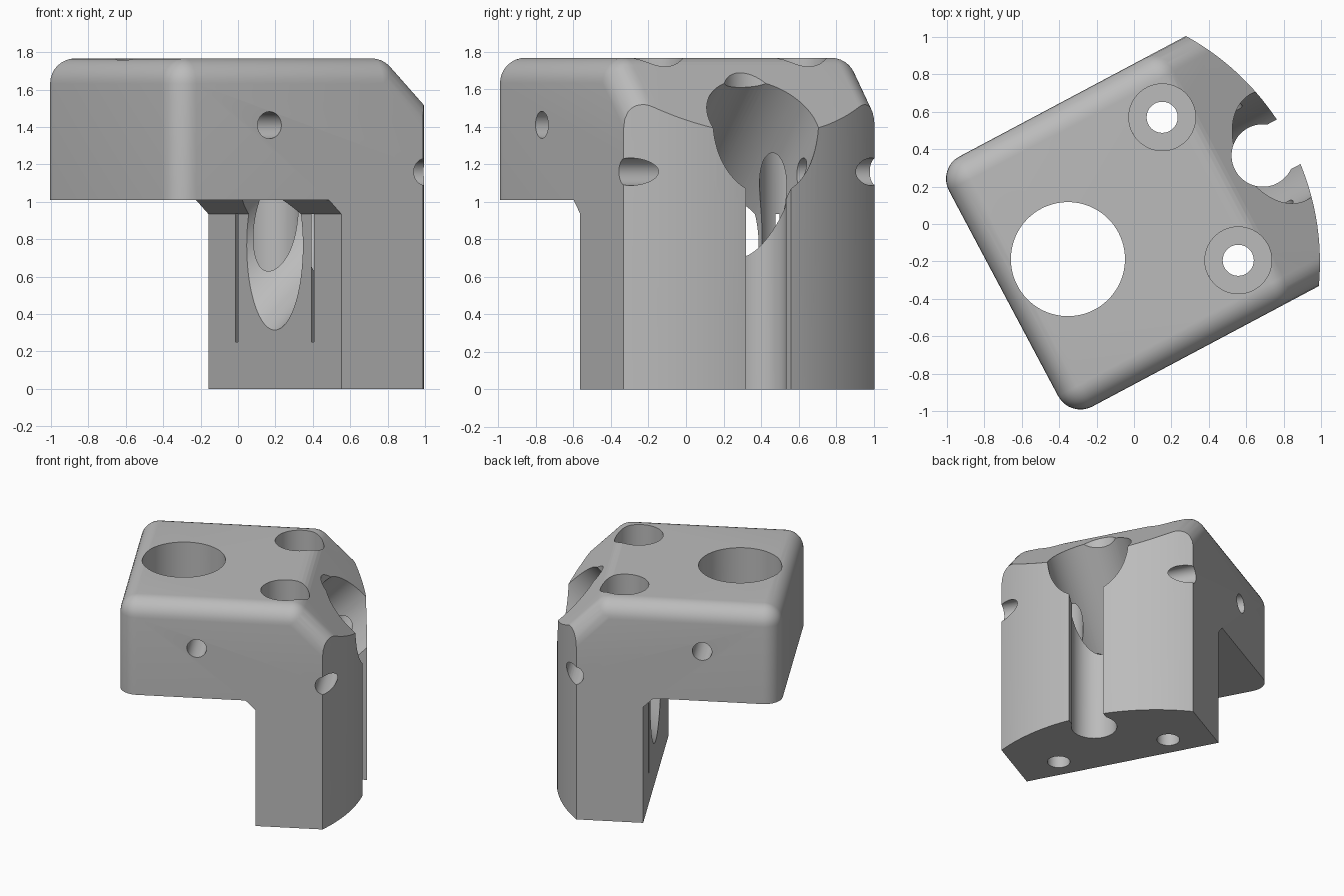
import bpy, bmesh
from math import radians, sqrt
from mathutils import Matrix

TURN = radians(28)
HALF, TOP, R = 0.757, 1.767, 0.135      # half width, height, fillet radius
CHAMFER = 2.30                          # chamfer plane: x + z
POST = 0.223                            # inner face of the post

if "Cube" in bpy.data.objects:
    bpy.data.objects.remove(bpy.data.objects["Cube"])

grey = bpy.data.materials.new("plain grey")
grey.use_nodes = True
colour = (0.5, 0.5, 0.5, 1)
grey.diffuse_color = colour
grey.node_tree.nodes["Principled BSDF"].inputs["Base Color"].default_value = colour


def make(name, bm):
    bmesh.ops.recalc_face_normals(bm, faces=bm.faces)
    mesh = bpy.data.meshes.new(name)
    bm.to_mesh(mesh)
    bm.free()
    mesh.materials.append(grey)
    ob = bpy.data.objects.new(name, mesh)
    bpy.context.collection.objects.link(ob)
    return ob


def cylinder(name, radius, length, place, axis="Z", tilt=0, sides=96):
    bm = bmesh.new()
    turn = Matrix.Rotation(radians(tilt), 4, axis)
    bmesh.ops.create_cone(bm, cap_ends=True, segments=sides, radius1=radius,
                          radius2=radius, depth=length,
                          matrix=Matrix.Translation(place) @ turn)
    return make(name, bm)


def bore(name, radius, x, y, low, high):
    return cylinder(name, radius, high - low, (x, y, (low + high) / 2))


def prism(name, profile, half):
    # side profile in x and z, pulled out along y
    bm = bmesh.new()
    face = bm.faces.new([bm.verts.new((x, -half, z)) for x, z in profile])
    out = bmesh.ops.extrude_face_region(bm, geom=[face])["geom"]
    bmesh.ops.translate(bm, vec=(0, 2 * half, 0),
                        verts=[v for v in out if isinstance(v, bmesh.types.BMVert)])
    return make(name, bm)


# Rounded block: hull of spheres along the filleted corners
inner = CHAMFER - R * sqrt(2)
high = TOP - R
corners = [(-0.79 + R, -1), (-0.79 + R, high), (inner - high, high),
           (1.6, inner - 1.6), (1.6, -1)]
bm = bmesh.new()
for x, z in corners:
    for side in (-1, 1):
        bmesh.ops.create_uvsphere(bm, u_segments=32, v_segments=16, radius=R,
                                  matrix=Matrix.Translation((x, side * (HALF - R), z)))
hull = bmesh.ops.convex_hull(bm, input=bm.verts)
waste = set(hull["geom_interior"]) | set(hull["geom_unused"])
bmesh.ops.delete(bm, geom=[g for g in waste if isinstance(g, bmesh.types.BMVert)],
                 context="VERTS")
keep = {g for g in hull["geom"] if isinstance(g, bmesh.types.BMFace)}
bmesh.ops.delete(bm, geom=[f for f in bm.faces if f not in keep], context="FACES")
bmesh.ops.dissolve_limit(bm, angle_limit=radians(0.5), verts=bm.verts, edges=bm.edges)
body = make("bracket_body", bm)

# Shapes that bound the block: L-shaped side profile and curved outer face
bounds = [
    prism("side_profile", [(-2, 1.01), (POST - 0.075, 1.01), (POST, 0.935), (POST, 0),
                           (1.5, 0), (1.5, 2), (-2, 2)], 1),
    cylinder("outer_curve", 1.38, 6, (-0.437, 0, 1), sides=256),
]

# Bores and channels cut from the block
cuts = [
    bore("main_bore", 0.305, -0.40, 0, 0.5, 2.2),
    cylinder("clamp_hole", 0.072, 3, (-0.212, 0, 1.41), "X", 90, 48),
    cylinder("edge_hole", 0.073, 3, (0.735, 0, 1.16), "X", 90, 48),
    cylinder("sloped_bore", 0.32, 4, (0.878, 0, CHAMFER - 0.878), "Y", 45),
    bore("channel_bore", 0.167, 0.78, 0, -0.5, 2.2),
    prism("channel_mouth", [(0.8, -0.4), (1.3, -0.4), (1.3, 2.1), (0.8, 2.1)], 0.135),
]
for side in (-1, 1):
    cuts.append(bore("screw_hole", 0.083, 0.401, side * 0.433, -0.3, 0.5))
    cuts.append(bore("screw_counterbore", 0.1785, 0.401, side * 0.433, 0.25, 2.3))

for helpers, operation in ((bounds, "INTERSECT"), (cuts, "DIFFERENCE")):
    for helper in helpers:
        helper.hide_render = True
        mod = body.modifiers.new(helper.name, "BOOLEAN")
        mod.object = helper
        mod.operation = operation
        mod.solver = "EXACT"

# Bake the cuts and remove the helpers
bpy.context.view_layer.update()
graph = bpy.context.evaluated_depsgraph_get()
result = bpy.data.meshes.new_from_object(body.evaluated_get(graph))
body.modifiers.clear()
body.data = result
for helper in bounds + cuts:
    bpy.data.objects.remove(helper)

body.rotation_euler.z = TURN
bpy.ops.object.select_all(action="DESELECT")
body.select_set(True)
bpy.context.view_layer.objects.active = body
bpy.ops.object.shade_smooth_by_angle(angle=radians(25))
